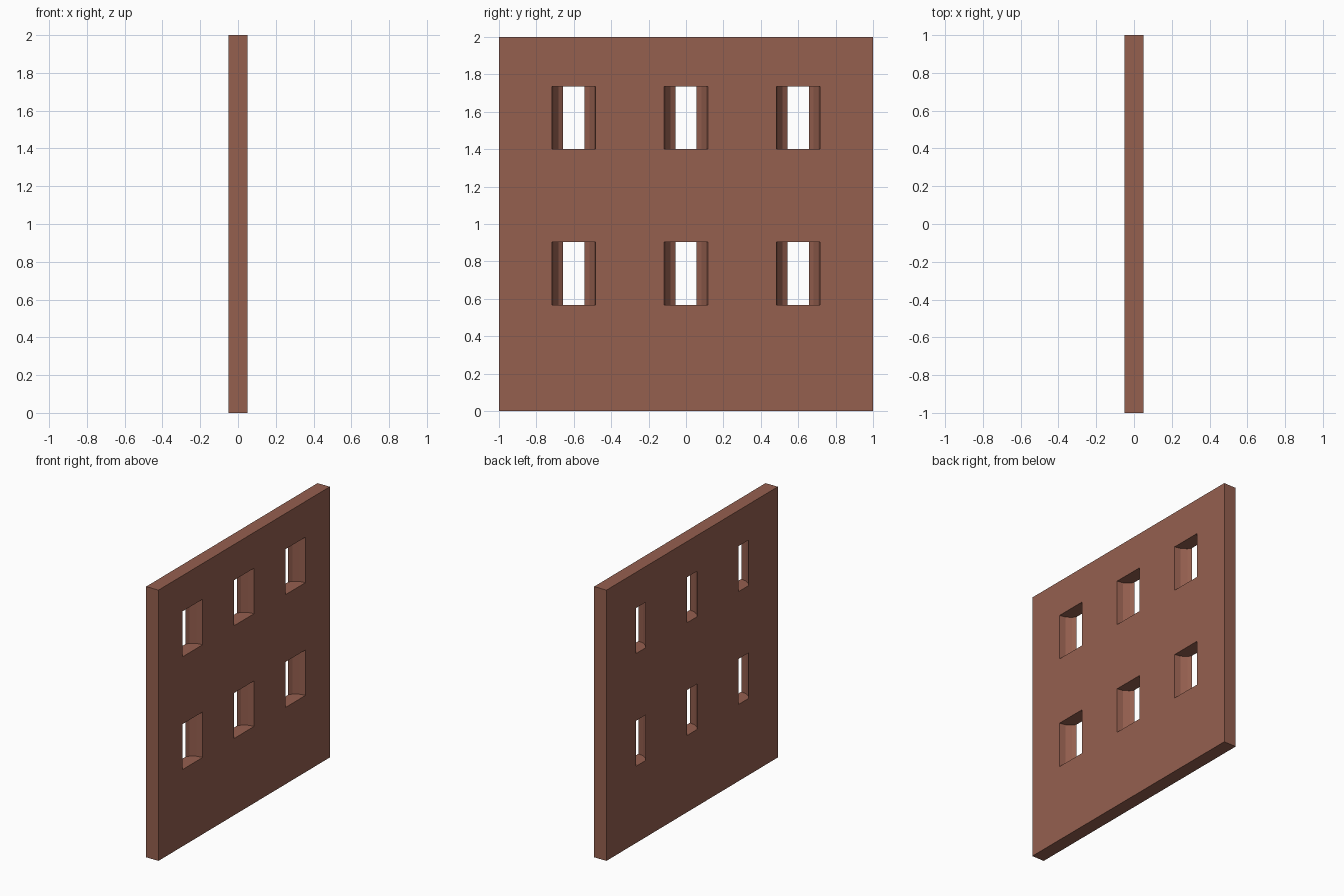
import bpy, bmesh, math

if "Cube" in bpy.data.objects:
    bpy.data.objects.remove(bpy.data.objects["Cube"])

THICK, R, SIDES = 0.1, 0.117, 16
FACE_X = THICK / 2


def make_object(name, bm):
    bmesh.ops.recalc_face_normals(bm, faces=bm.faces)
    mesh = bpy.data.meshes.new(name)
    bm.to_mesh(mesh)
    bm.free()
    obj = bpy.data.objects.new(name, mesh)
    bpy.context.collection.objects.link(obj)
    return obj


def add_embrasure(bm, y, z0, z1):
    # half-round plan on the +x face, running through to a narrow slit on -x
    plan = [(0.2, y + R)]
    for i in range(SIDES // 2 + 1):
        a = math.pi / 2 + i * 2 * math.pi / SIDES
        plan.append((FACE_X + R * math.cos(a), y + R * math.sin(a)))
    plan.append((0.2, y - R))
    face = bm.faces.new([bm.verts.new((px, py, z0)) for px, py in plan])
    top = bmesh.ops.extrude_face_region(bm, geom=[face])["geom"]
    verts = [v for v in top if isinstance(v, bmesh.types.BMVert)]
    bmesh.ops.translate(bm, verts=verts, vec=(0, 0, z1 - z0))


# Wall slab
bm = bmesh.new()
bmesh.ops.create_cube(bm, size=1)
bmesh.ops.scale(bm, verts=bm.verts, vec=(THICK, 2, 2))
bmesh.ops.translate(bm, verts=bm.verts, vec=(0, 0, 1))
wall = make_object("wall", bm)

# Two rows of three window slits
bm = bmesh.new()
for z0 in (0.567, 1.4):
    for y in (-0.6, 0, 0.6):
        add_embrasure(bm, y, z0, z0 + 0.336)
cutter = make_object("window_cutter", bm)
cutter.hide_render = True

mod = wall.modifiers.new("windows", 'BOOLEAN')
mod.operation = 'DIFFERENCE'
mod.solver = 'EXACT'
mod.object = cutter
bpy.context.view_layer.objects.active = wall
bpy.ops.object.modifier_apply(modifier=mod.name)
bpy.data.objects.remove(cutter)

# Brick-brown colour
mat = bpy.data.materials.new("brick_brown")
mat.diffuse_color = (0.30, 0.115, 0.078, 1)
mat.use_nodes = True
mat.node_tree.nodes["Principled BSDF"].inputs["Base Color"].default_value = mat.diffuse_color
wall.data.materials.clear()
wall.data.materials.append(mat)
